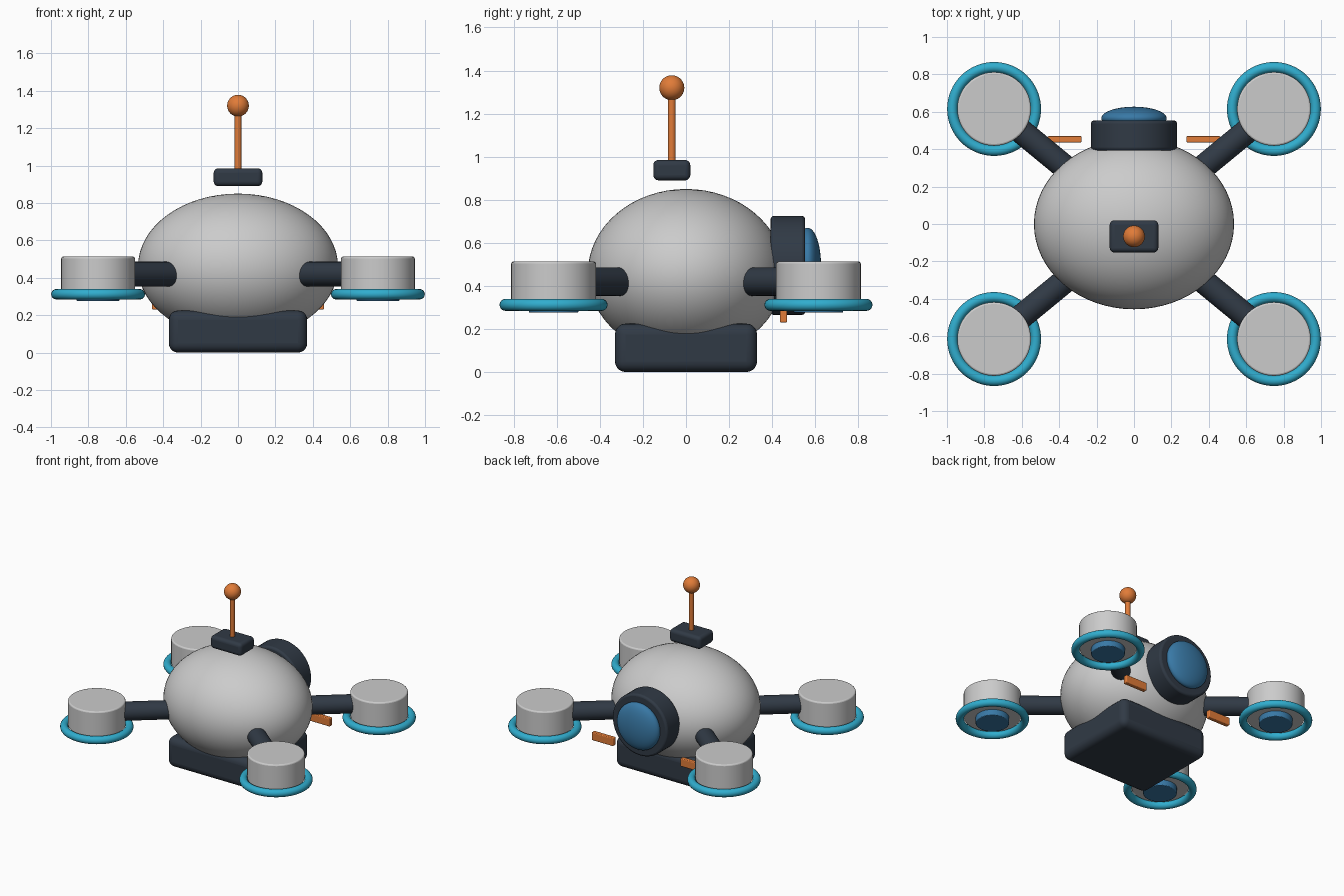
import bpy
import math
from mathutils import Vector

if "Cube" in bpy.data.objects:
    bpy.data.objects.remove(bpy.data.objects["Cube"])


def material(name, rgb):
    m = bpy.data.materials.new(name)
    m.diffuse_color = (*rgb, 1)
    m.use_nodes = True
    m.node_tree.nodes["Principled BSDF"].inputs["Base Color"].default_value = m.diffuse_color
    return m


DARK = material("dark", (0.03, 0.042, 0.06))
CYAN = material("cyan", (0.03, 0.42, 0.62))
ORANGE = material("orange", (0.75, 0.2, 0.04))
BLUE = material("blue", (0.04, 0.19, 0.38))


def finish(name, mat=None, bevel=0.0, segments=3):
    ob = bpy.context.object
    ob.name = name
    bpy.ops.object.transform_apply(location=False, rotation=False, scale=True)
    if mat:
        ob.data.materials.append(mat)
    bpy.ops.object.shade_smooth_by_angle(angle=math.radians(35))
    if bevel:
        b = ob.modifiers.new("bevel", 'BEVEL')
        b.width, b.segments = bevel, segments
        b.limit_method = 'ANGLE'
    return ob


def box(name, lo, hi, mat, bevel):
    lo, hi = Vector(lo), Vector(hi)
    bpy.ops.mesh.primitive_cube_add(size=1, location=(lo + hi) / 2)
    bpy.context.object.scale = hi - lo
    return finish(name, mat, bevel, 5)


def rod(name, a, b, r, mat=None, bevel=0.0):
    a, b = Vector(a), Vector(b)
    bpy.ops.mesh.primitive_cylinder_add(vertices=48, radius=r, depth=(b - a).length, location=(a + b) / 2)
    bpy.context.object.rotation_euler = (b - a).to_track_quat('Z', 'Y').to_euler()
    return finish(name, mat, bevel)


def ball(name, centre, radii, mat=None):
    bpy.ops.mesh.primitive_uv_sphere_add(segments=64, ring_count=32, radius=1, location=centre)
    bpy.context.object.scale = radii
    return finish(name, mat)


# Body and belly block
ball("body", (0, 0, 0.46), (0.535, 0.456, 0.39))
box("belly_block", (-0.37, -0.33, 0), (0.37, 0.33, 0.225), DARK, 0.05)

# Antenna on top
AY = -0.066
box("antenna_base", (-0.13, AY - 0.086, 0.89), (0.13, AY + 0.086, 0.985), DARK, 0.025)
rod("antenna_rod", (0, AY, 0.95), (0, AY, 1.3), 0.018, ORANGE)
ball("antenna_tip", (0, AY, 1.32), (0.058, 0.058, 0.058), ORANGE)

# Camera housing and lens on the +y side
rod("camera_housing", (0, 0.393, 0.495), (0, 0.553, 0.495), 0.23, DARK, 0.015)
ball("camera_lens", (0, 0.565, 0.495), (0.175, 0.062, 0.175), BLUE)

for sx in (-1, 1):
    # Marker bars beside the camera
    x0, x1 = sorted((sx * 0.28, sx * 0.46))
    box("marker_bar", (x0, 0.436, 0.23), (x1, 0.47, 0.29), ORANGE, 0.006)
    for sy in (-1, 1):
        # Arm, thruster pod, ring and nozzle at each corner
        x, y = sx * 0.748, sy * 0.615
        rod("arm", (x * 0.4, y * 0.4, 0.42), (x * 0.85, y * 0.85, 0.42), 0.066, DARK, 0.01)
        rod("thruster_pod", (x, y, 0.32), (x, y, 0.513), 0.197, None, 0.01)
        bpy.ops.mesh.primitive_torus_add(major_segments=64, minor_segments=16, location=(x, y, 0.312),
                                         major_radius=0.223, minor_radius=0.028)
        finish("thruster_ring", CYAN)
        rod("thruster_nozzle", (x, y, 0.276), (x, y, 0.34), 0.115, BLUE, 0.005)
